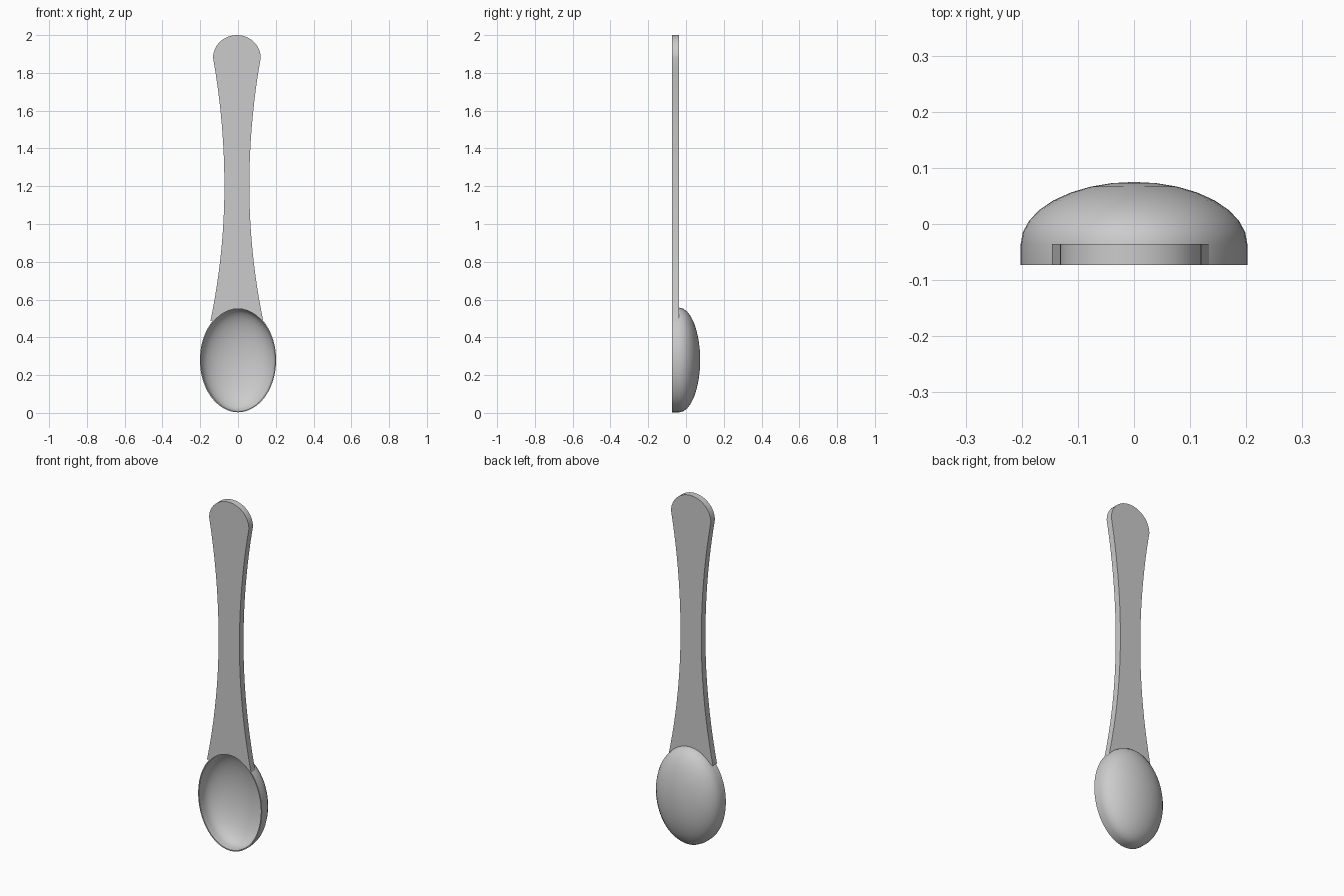
import bpy
import bmesh
from math import sin, cos, pi, sqrt

cube = bpy.data.objects.get("Cube")
if cube:
    bpy.data.objects.remove(cube, do_unlink=True)

metal = bpy.data.materials.new("grey metal")
metal.use_nodes = True
metal.diffuse_color = (0.6, 0.6, 0.6, 1)
metal.node_tree.nodes["Principled BSDF"].inputs["Base Color"].default_value = (0.6, 0.6, 0.6, 1)

RIM_Y, BACK_Y = -0.073, -0.036
BOWL_Z, BOWL_RX, BOWL_RZ = 0.28, 0.202, 0.277


def finish(name, bm):
    bmesh.ops.recalc_face_normals(bm, faces=bm.faces)
    mesh = bpy.data.meshes.new(name)
    bm.to_mesh(mesh)
    bm.free()
    mesh.materials.append(metal)
    obj = bpy.data.objects.new(name, mesh)
    bpy.context.collection.objects.link(obj)
    bpy.ops.object.select_all(action='DESELECT')
    obj.select_set(True)
    bpy.context.view_layer.objects.active = obj
    bpy.ops.object.shade_smooth_by_angle(angle=0.7)
    return obj


# Bowl: hollow half ellipsoid with a short straight rim, inner and outer skins
def skin_profile(gap, rings=8):
    depth = 0.111 - gap
    points = [(1, RIM_Y)]
    for i in range(rings):
        a = i / rings * pi / 2
        points.append((cos(a), BACK_Y + depth * sin(a)))
    return points, BACK_Y + depth


bm = bmesh.new()
segments = 48
rims = []
for gap in (0, 0.006):
    profile, tip_y = skin_profile(gap)
    loops = []
    for r, y in profile:
        loops.append([bm.verts.new(((BOWL_RX - gap) * r * cos(2 * pi * s / segments), y,
                                    BOWL_Z + (BOWL_RZ - gap) * r * sin(2 * pi * s / segments)))
                      for s in range(segments)])
    tip = bm.verts.new((0, tip_y, BOWL_Z))
    for s in range(segments):
        t = (s + 1) % segments
        for a, b in zip(loops, loops[1:]):
            bm.faces.new((a[s], a[t], b[t], b[s]))
        bm.faces.new((loops[-1][s], loops[-1][t], tip))
    rims.append(loops[0])
for s in range(segments):
    t = (s + 1) % segments
    bm.faces.new((rims[0][s], rims[0][t], rims[1][t], rims[1][s]))
finish("bowl", bm)


# Handle: flat waisted plate with a round end, its foot cut to the bowl's curve
def half_width(z):
    return 0.066 + (0.145 if z < 1.2 else 0.13) * (z - 1.2) ** 2


centre, foot_z, shoulder_z, steps = -0.006, 0.487, 1.88, 24
levels = [foot_z + (shoulder_z - foot_z) * i / steps for i in range(steps + 1)]
outline = [(centre + half_width(z), z) for z in levels]
end_r = half_width(shoulder_z)
for i in range(1, steps):
    a = pi * i / steps
    outline.append((centre + end_r * cos(a), shoulder_z + 0.12 * sin(a)))
outline += [(centre - half_width(z), z) for z in reversed(levels)]
foot = half_width(foot_z)
for i in range(1, 16):
    x = centre - foot + 2 * foot * i / 16
    outline.append((x, BOWL_Z + BOWL_RZ * sqrt(1 - (x / BOWL_RX) ** 2) - 0.003))

bm = bmesh.new()
plate = bm.faces.new([bm.verts.new((x, RIM_Y, z)) for x, z in outline])
grown = bmesh.ops.extrude_face_region(bm, geom=[plate], use_keep_orig=True)
for v in grown["geom"]:
    if isinstance(v, bmesh.types.BMVert):
        v.co.y = BACK_Y
finish("handle", bm)
